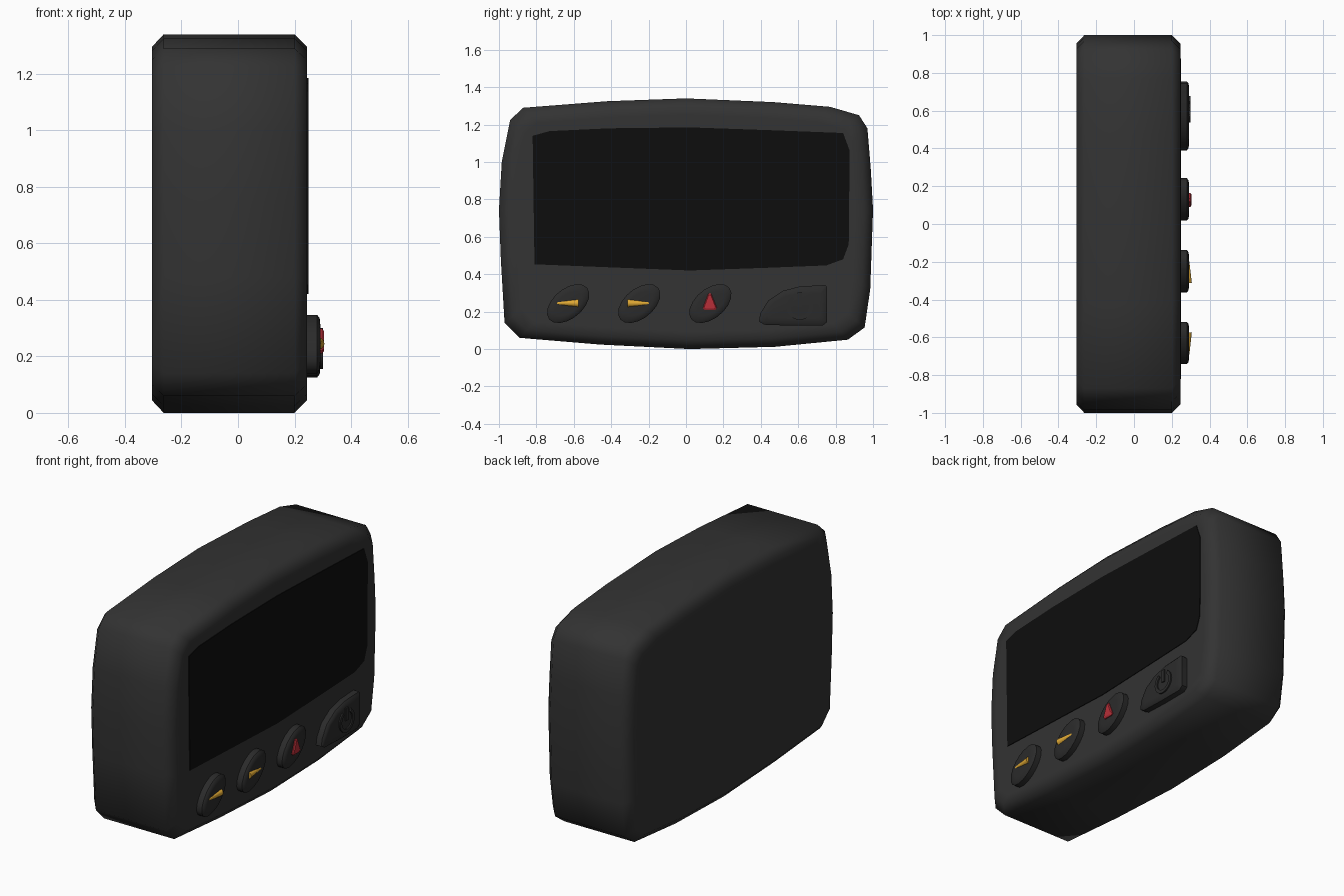
import bpy, bmesh, math

if "Cube" in bpy.data.objects:
    bpy.data.objects.remove(bpy.data.objects["Cube"])


def material(name, rgb):
    m = bpy.data.materials.new(name)
    m.diffuse_color = (*rgb, 1)
    m.use_nodes = True
    m.node_tree.nodes["Principled BSDF"].inputs["Base Color"].default_value = m.diffuse_color
    return m


CASE = material("charcoal case", (0.033, 0.033, 0.033))
BUTTON = material("dark button", (0.024, 0.024, 0.024))
GLASS = material("black screen", (0.004, 0.004, 0.004))
YELLOW = material("amber yellow", (0.75, 0.40, 0.035))
RED = material("red", (0.48, 0.028, 0.04))


def prism(name, pts, rings, mat, angle=30):
    """Loft a (y, z) outline along x; rings are (x, inset) pairs."""
    ys, zs = [p[0] for p in pts], [p[1] for p in pts]
    cy, cz = (min(ys) + max(ys)) / 2, (min(zs) + max(zs)) / 2
    hy, hz = (max(ys) - min(ys)) / 2, (max(zs) - min(zs)) / 2
    bm = bmesh.new()
    loops = [[bm.verts.new((x, cy + (y - cy) * (1 - d / hy), cz + (z - cz) * (1 - d / hz)))
              for y, z in pts] for x, d in rings]
    n = len(pts)
    for a, b in zip(loops, loops[1:]):
        for i in range(n):
            j = (i + 1) % n
            bm.faces.new((a[i], a[j], b[j], b[i]))
    bm.faces.new(loops[0])
    bm.faces.new(loops[-1])
    bmesh.ops.recalc_face_normals(bm, faces=bm.faces)
    me = bpy.data.meshes.new(name)
    bm.to_mesh(me)
    bm.free()
    me.materials.append(mat)
    ob = bpy.data.objects.new(name, me)
    bpy.context.collection.objects.link(ob)
    bpy.ops.object.select_all(action='DESELECT')
    ob.select_set(True)
    bpy.context.view_layer.objects.active = ob
    bpy.ops.object.shade_smooth_by_angle(angle=math.radians(angle))
    return ob


# Case: bulging rounded rectangle with chamfered rims
case = [(-.87, 1.29), (-.42, 1.325), (0, 1.34), (.47, 1.32), (.77, 1.295), (.925, 1.25),
        (.97, 1.18), (.988, .96), (1, .745), (.985, .32), (.955, .115), (.865, .05),
        (.475, .012), (.02, 0), (-.46, .024), (-.89, .06), (-.97, .14), (-.99, .48),
        (-1, .745), (-.985, 1.0), (-.94, 1.225)]
prism("case", case, [(-.305, .10), (-.305, .045), (-.263, 0), (.2, 0), (.245, .045), (.245, .09)],
      CASE, 75)

# Screen: thin plate on the right-hand face
screen = [(-.82, 1.14), (-.73, 1.165), (-.41, 1.18), (.02, 1.185), (.45, 1.17), (.84, 1.155),
          (.875, 1.06), (.87, .56), (.84, .48), (.75, .447), (.45, .435), (.02, .42),
          (-.41, .437), (-.81, .453)]
prism("screen", screen, [(.24, 0), (.249, 0)], GLASS)


# Three tilted oval buttons
def oval(cy, cz, a=.132, b=.079, tilt=math.radians(40), n=18):
    c, s = math.cos(tilt), math.sin(tilt)
    out = []
    for i in range(n):
        t = 2 * math.pi * i / n
        u, v = a * math.cos(t), b * math.sin(t)
        out.append((cy + u * c - v * s, cz + u * s + v * c))
    return out


BUTTON_RINGS = [(.23, 0), (.28, 0), (.289, .012), (.292, .04)]
for i, y in enumerate((-.63, -.25, .13)):
    prism(f"oval_button_{i + 1}", oval(y, .243), BUTTON_RINGS, BUTTON, 40)

# Power button: rounded wedge
power = [(.39, .147), (.397, .19), (.44, .26), (.52, .312), (.61, .335), (.745, .342),
         (.755, .33), (.755, .145), (.73, .125), (.56, .125), (.42, .13)]
prism("power_button", power, BUTTON_RINGS, BUTTON, 40)

# Amber pointers: tapered cones lying on the first two buttons
for name, y, turn in (("left_pointer", -.633, 1), ("right_pointer", -.255, -1)):
    bpy.ops.mesh.primitive_cone_add(vertices=12, radius1=.022, radius2=.009, depth=.115,
                                    location=(.284, y, .245),
                                    rotation=(turn * math.pi / 2, 0, 0))
    ob = bpy.context.object
    ob.name = name
    ob.data.materials.append(YELLOW)
    bpy.ops.object.shade_smooth_by_angle(angle=math.radians(40))

# Red up marker
prism("up_marker", [(.09, .22), (.098, .21), (.157, .21), (.165, .22), (.134, .298), (.12, .298)],
      [(.28, 0), (.298, 0), (.304, .008)], RED)

# Power symbol: open ring and bar
PY, PZ = .608, .226
arc = [math.radians(125 + 290 * i / 20) for i in range(21)]
ring = [(PY + .07 * math.cos(t), PZ + .07 * math.sin(t)) for t in arc]
ring += [(PY + .05 * math.cos(t), PZ + .05 * math.sin(t)) for t in reversed(arc)]
prism("power_ring", ring, [(.285, 0), (.300, 0)], BUTTON)
prism("power_bar", [(PY - .011, PZ), (PY + .011, PZ), (PY + .011, PZ + .075), (PY - .011, PZ + .075)],
      [(.285, 0), (.300, 0)], BUTTON)
